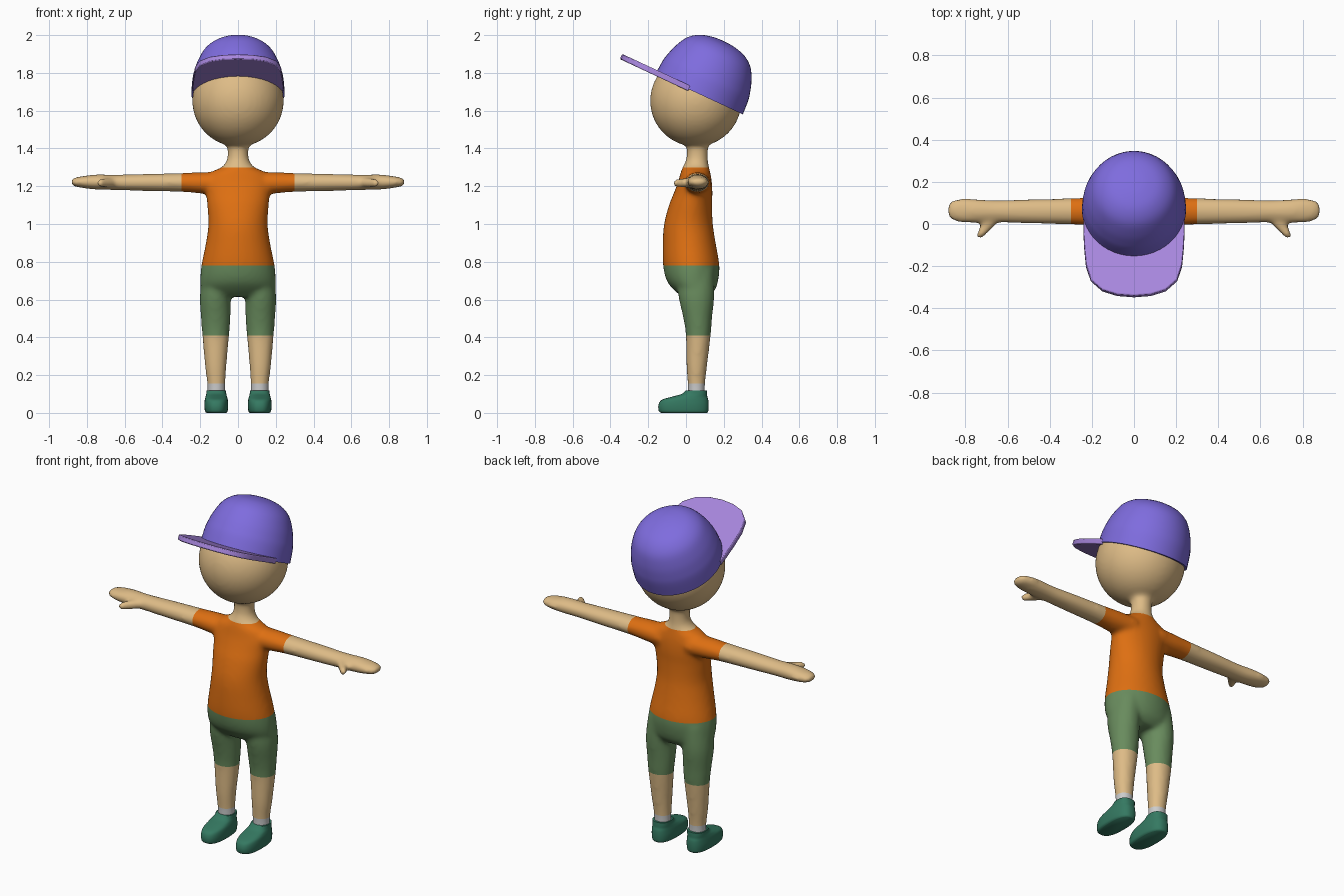
import bpy, bmesh, math
from mathutils import Matrix, Vector

if "Cube" in bpy.data.objects:
    bpy.data.objects.remove(bpy.data.objects["Cube"])

COLORS = {
    "skin": (0.73, 0.50, 0.24), "orange": (0.73, 0.16, 0.006), "green": (0.14, 0.26, 0.11),
    "purple": (0.21, 0.15, 0.73), "lilac": (0.39, 0.24, 0.73),
    "teal": (0.035, 0.19, 0.12), "white": (0.75, 0.75, 0.78)}
MATS = {}
for key, rgb in COLORS.items():
    MATS[key] = bpy.data.materials.new(key)
    MATS[key].diffuse_color = (*rgb, 1)


def make(name, bm, color=None, angle=40):
    me = bpy.data.meshes.new(name)
    bm.to_mesh(me)
    bm.free()
    ob = bpy.data.objects.new(name, me)
    bpy.context.collection.objects.link(ob)
    if color:
        me.materials.append(MATS[color])
        bpy.ops.object.select_all(action='DESELECT')
        ob.select_set(True)
        bpy.context.view_layer.objects.active = ob
        bpy.ops.object.shade_smooth_by_angle(angle=math.radians(angle))
    return ob


def refine(rows, steps=4):
    """Catmull-Rom interpolation of profile rows."""
    out = []
    for i in range(len(rows) - 1):
        p0, p1, p2, p3 = (rows[min(max(i + k, 0), len(rows) - 1)] for k in (-1, 0, 1, 2))
        for s in range(steps):
            t = s / steps
            out.append([0.5 * (2 * b + (c - a) * t + (2 * a - 5 * b + 4 * c - d) * t * t
                               + (3 * b - a - 3 * c + d) * t ** 3)
                        for a, b, c, d in zip(p0, p1, p2, p3)])
    return out + [list(rows[-1])]


def loft(bm, axis, rows, mirror=1, n=40, p=2.0):
    """Rows: position on axis, two centre coordinates, two radii."""
    rings = []
    for t, a, b, ra, rb in refine(rows):
        ring = []
        for i in range(n):
            c, s = math.cos(math.tau * i / n), math.sin(math.tau * i / n)
            u = a + ra * math.copysign(abs(c) ** (2 / p), c)
            v = b + rb * math.copysign(abs(s) ** (2 / p), s)
            co = {'x': (t, u, v), 'y': (u, t, v), 'z': (u, v, t)}[axis]
            ring.append(bm.verts.new((co[0] * mirror, co[1], co[2])))
        rings.append(ring)
    faces = [bm.faces.new(rings[0]), bm.faces.new(rings[-1])]
    for r, q in zip(rings, rings[1:]):
        for i in range(n):
            j = (i + 1) % n
            faces.append(bm.faces.new((r[i], r[j], q[j], q[i])))
    bmesh.ops.recalc_face_normals(bm, faces=faces)


# Body volumes: torso with neck, head, legs, arms, thumbs
TORSO = [(0.615, 0, .05, .15, .07), (0.65, 0, .045, .193, .108), (0.70, 0, .034, .2, .136),
         (0.78, 0, .028, .194, .149), (0.90, 0, .017, .17, .140), (1.0, 0, .013, .157, .129),
         (1.1, 0, .024, .163, .114), (1.16, 0, .037, .17, .103), (1.22, 0, .047, .18, .09),
         (1.27, 0, .05, .15, .079), (1.30, 0, .052, .088, .07), (1.33, 0, .057, .063, .06),
         (1.37, 0, .06, .055, .056), (1.45, 0, .06, .06, .058)]
LEG = [(.08, .115, .055, .048, .046), (.15, .115, .055, .048, .046), (.25, .118, .057, .057, .055),
       (.41, .118, .065, .071, .066), (.5, .118, .062, .078, .076), (.62, .119, .055, .083, .095),
       (.76, .1, .05, .085, .1)]
ARM = [(.08, .06, 1.215, .075, .06), (.2, .06, 1.218, .068, .056), (.3, .06, 1.22, .062, .05),
       (.5, .06, 1.22, .058, .045), (.65, .06, 1.22, .053, .041), (.75, .062, 1.222, .057, .04),
       (.82, .064, 1.222, .057, .032), (.865, .065, 1.222, .045, .023), (.884, .065, 1.222, .02, .012)]
THUMB = [(.05, .67, 1.22, .05, .026), (0, .69, 1.218, .037, .026),
         (-.045, .722, 1.217, .024, .023), (-.07, .732, 1.217, .013, .013)]
bm = bmesh.new()
loft(bm, 'z', TORSO)
bmesh.ops.create_uvsphere(bm, u_segments=48, v_segments=32, radius=.242,
                          matrix=Matrix.Translation((0, .052, 1.652)))
for side in (1, -1):
    loft(bm, 'z', LEG, side)
    loft(bm, 'x', ARM, side)
    loft(bm, 'y', THUMB, side)
bmesh.ops.recalc_face_normals(bm, faces=bm.faces)
base = make("body_base", bm)

# Fuse the volumes into one smooth skin
rm = base.modifiers.new("fuse", 'REMESH')
rm.mode = 'VOXEL'
rm.voxel_size = 0.012
sm = base.modifiers.new("relax", 'SMOOTH')
sm.factor = 0.5
sm.iterations = 9
fused = bpy.data.meshes.new_from_object(base.evaluated_get(bpy.context.evaluated_depsgraph_get()))
bpy.data.objects.remove(base)


# Slice the skin into clothing and limbs
def cut(name, color, x0, x1, z0, z1):
    b = bmesh.new()
    b.from_mesh(fused)
    for co, no in (((x0, 0, 0), (-1, 0, 0)), ((x1, 0, 0), (1, 0, 0)),
                   ((0, 0, z0), (0, 0, -1)), ((0, 0, z1), (0, 0, 1))):
        bmesh.ops.bisect_plane(b, geom=b.verts[:] + b.edges[:] + b.faces[:], dist=1e-5,
                               plane_co=co, plane_no=no, clear_outer=True)
    make(name, b, color, 60)


cut("head_and_neck", "skin", -.3, .3, 1.30, 3)
cut("shirt", "orange", -.3, .3, .78, 1.30)
cut("shorts", "green", -.3, .3, .41, .78)
for label, a, b in (("left", 0, 1), ("right", -1, 0)):
    cut(label + "_arm", "skin", max(a, -1) if a else .3, b if b else -.3, 1, 1.5)
    cut(label + "_lower_leg", "skin", a, b, .155, .41)
    cut(label + "_sock", "white", a, b, .09, .155)

# Shoes
SHOE = [(0, .115, -.01, .052, .122), (.01, .115, -.013, .06, .131), (.04, .115, -.013, .063, .133),
        (.068, .115, -.006, .061, .124), (.085, .115, .018, .057, .095),
        (.1, .115, .044, .053, .068), (.118, .115, .055, .051, .056)]
for label, side in (("left", 1), ("right", -1)):
    bm = bmesh.new()
    loft(bm, 'z', SHOE, side, p=2.5)
    make(label + "_shoe", bm, "teal", 50)

# Cap crown, tilted backwards
tilt = Matrix.Translation((0, .07, 1.688)) @ Matrix.Rotation(math.radians(-25), 4, 'X')
DOME = [(0, .255), (.075, .250), (.12, .241), (.178, .222), (.242, .187),
        (.284, .133), (.304, .065), (.309, .008)]
bm = bmesh.new()
loft(bm, 'z', [(z, 0, 0, r * .97, r) for z, r in DOME], n=48)
bm.transform(tilt)
make("cap_crown", bm, "purple")

# Cap visor: crescent between an outer rim and the crown
OUTER = [(-.24, -.06), (-.24, -.13), (-.236, -.21), (-.228, -.30), (-.205, -.375), (-.15, -.428), (-.08, -.452)]
OUTER += [(0, -.459)] + [(-x, y) for x, y in reversed(OUTER)]
bm = bmesh.new()
rows = []
for i, (x, y) in enumerate(OUTER):
    a = math.pi * (i / (len(OUTER) - 1) * .84 + .08)
    inner = Vector((-.232 * math.cos(a), -.24 * math.sin(a)))
    pts = [Vector((x, y)).lerp(inner, k / 3) for k in range(4)]
    rows.append([bm.verts.new((q.x, q.y, -.010)) for q in pts])
for r, q in zip(rows, rows[1:]):
    for k in range(3):
        bm.faces.new((r[k], q[k], q[k + 1], r[k + 1]))
bmesh.ops.recalc_face_normals(bm, faces=bm.faces)
ext = bmesh.ops.extrude_face_region(bm, geom=bm.faces[:] + bm.edges[:] + bm.verts[:])
bmesh.ops.translate(bm, vec=(0, 0, .030),
                    verts=[v for v in ext["geom"] if isinstance(v, bmesh.types.BMVert)])
bmesh.ops.recalc_face_normals(bm, faces=bm.faces)
bm.transform(tilt)
visor = make("cap_visor", bm, "lilac")
bev = visor.modifiers.new("round_edge", 'BEVEL')
bev.width = .006
bev.segments = 2
bev.limit_method = 'ANGLE'

for m in bpy.data.materials:
    if m.users and not m.is_grease_pencil:
        m.use_nodes = True
        m.node_tree.nodes["Principled BSDF"].inputs["Base Color"].default_value = m.diffuse_color
